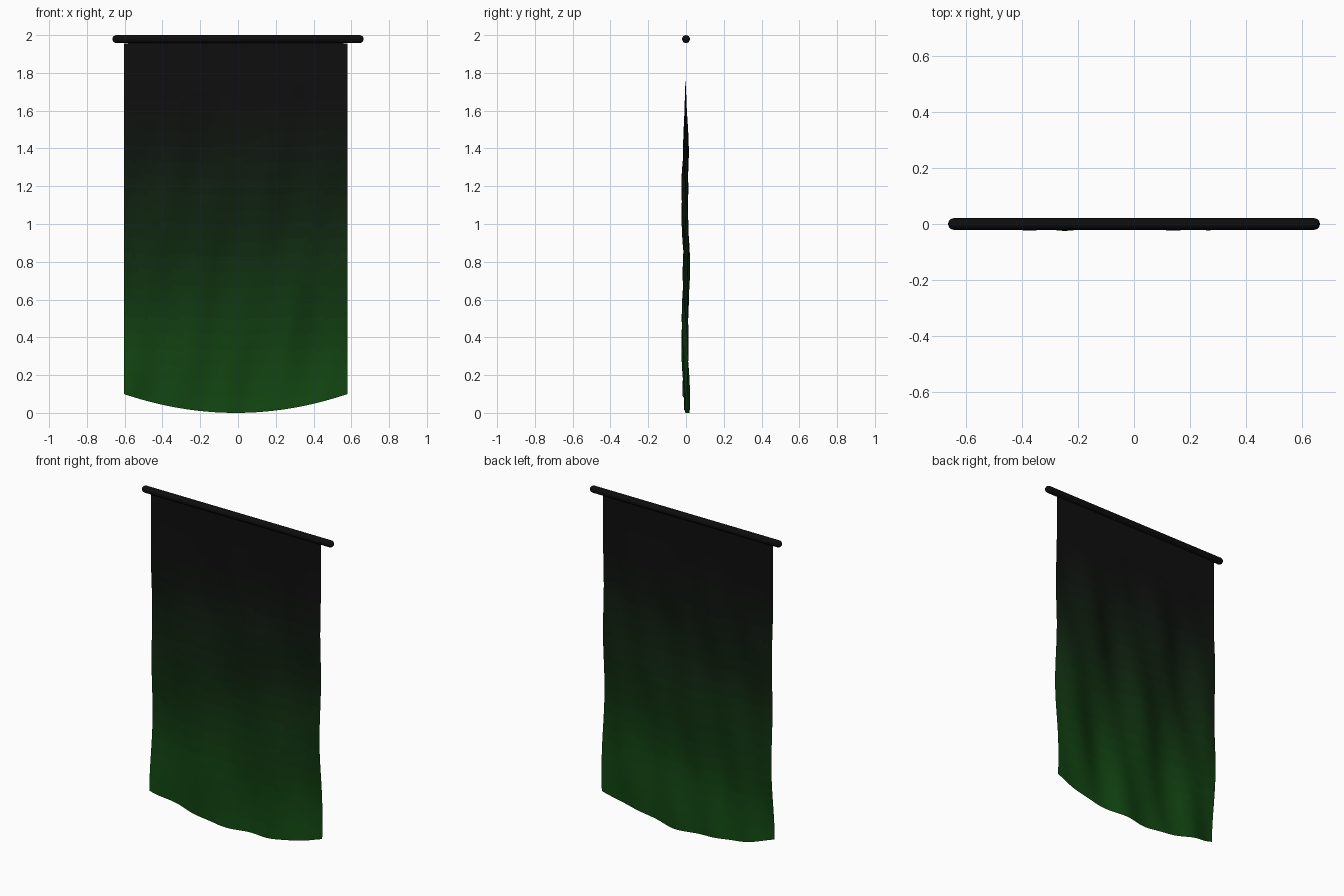
import bpy, bmesh, math

if "Cube" in bpy.data.objects:
    bpy.data.objects.remove(bpy.data.objects["Cube"])

ROD_Z, ROD_R, ROD_HALF = 1.979, 0.021, 0.665
CX, HALF_W, TOP = -0.012, 0.592, 1.956
NX, NZ, BANDS = 56, 72, 24

# height, linear colour
RAMP = [(0.0, (0.006, 0.066, 0.006)), (0.3, (0.006, 0.056, 0.006)),
        (0.6, (0.005, 0.036, 0.005)), (1.0, (0.005, 0.018, 0.005)),
        (1.4, (0.0045, 0.008, 0.0045)), (1.65, (0.0045, 0.0045, 0.0045)),
        (2.0, (0.0045, 0.0045, 0.0045))]


def ramp_color(z):
    for (z0, a), (z1, b) in zip(RAMP, RAMP[1:]):
        if z <= z1:
            t = (z - z0) / (z1 - z0)
            return [p + (q - p) * t for p, q in zip(a, b)] + [1]
    return list(RAMP[-1][1]) + [1]


def material(name, color):
    m = bpy.data.materials.new(name)
    m.diffuse_color = color
    m.use_nodes = True
    m.node_tree.nodes["Principled BSDF"].inputs["Base Color"].default_value = m.diffuse_color
    return m


def add_object(name, bm):
    me = bpy.data.meshes.new(name)
    bm.to_mesh(me)
    bm.free()
    ob = bpy.data.objects.new(name, me)
    bpy.context.collection.objects.link(ob)
    return ob


def ripple(x, z):
    # folds fade in below the flat top
    amp = 0.011 * min(1, max(0, (1.78 - z) / 0.5))
    return amp * (math.sin(13 * x + 2.2 * z + 0.6)
                  + 0.55 * math.sin(24 * x - 4.5 * z)
                  + 0.6 * math.sin(8.5 * z - 4 * x + 1.0)) - 0.002


# Hanging cloth with a curved lower hem
bm = bmesh.new()
grid = []
for j in range(NZ + 1):
    row = []
    for i in range(NX + 1):
        u = 2 * i / NX - 1
        hem = 0.1 * u * u
        top = TOP if abs(u) > 0.95 else ROD_Z
        z = hem + (top - hem) * j / NZ
        x = CX + HALF_W * u
        row.append(bm.verts.new((x, ripple(x, z), z)))
    grid.append(row)
for j in range(NZ):
    for i in range(NX):
        f = bm.faces.new((grid[j][i], grid[j][i + 1], grid[j + 1][i + 1], grid[j + 1][i]))
        f.material_index = min(BANDS - 1, int(f.calc_center_median().z / 2 * BANDS))
        f.smooth = True
cloth = add_object("banner_cloth", bm)
for k in range(BANDS):
    cloth.data.materials.append(material(f"cloth_band_{k}", ramp_color((k + 0.5) * 2 / BANDS)))

# Rod with rounded ends, lathed around the x axis
bm = bmesh.new()
profile = []
for k in range(5):
    a = math.pi / 2 * k / 4
    profile.append((-ROD_HALF + ROD_R * (1 - math.cos(a)), ROD_R * math.sin(a)))
profile += [(-x, r) for x, r in reversed(profile)]
vs = [bm.verts.new((x, 0, ROD_Z + r)) for x, r in profile]
edges = [bm.edges.new(p) for p in zip(vs, vs[1:])]
bmesh.ops.spin(bm, geom=vs + edges, cent=(0, 0, ROD_Z), axis=(1, 0, 0),
               angle=2 * math.pi, steps=16)
bmesh.ops.remove_doubles(bm, verts=bm.verts, dist=1e-4)
bmesh.ops.recalc_face_normals(bm, faces=bm.faces)
for f in bm.faces:
    f.smooth = True
rod = add_object("hanging_rod", bm)
rod.data.materials.append(material("rod_black", (0.004, 0.004, 0.004, 1)))
